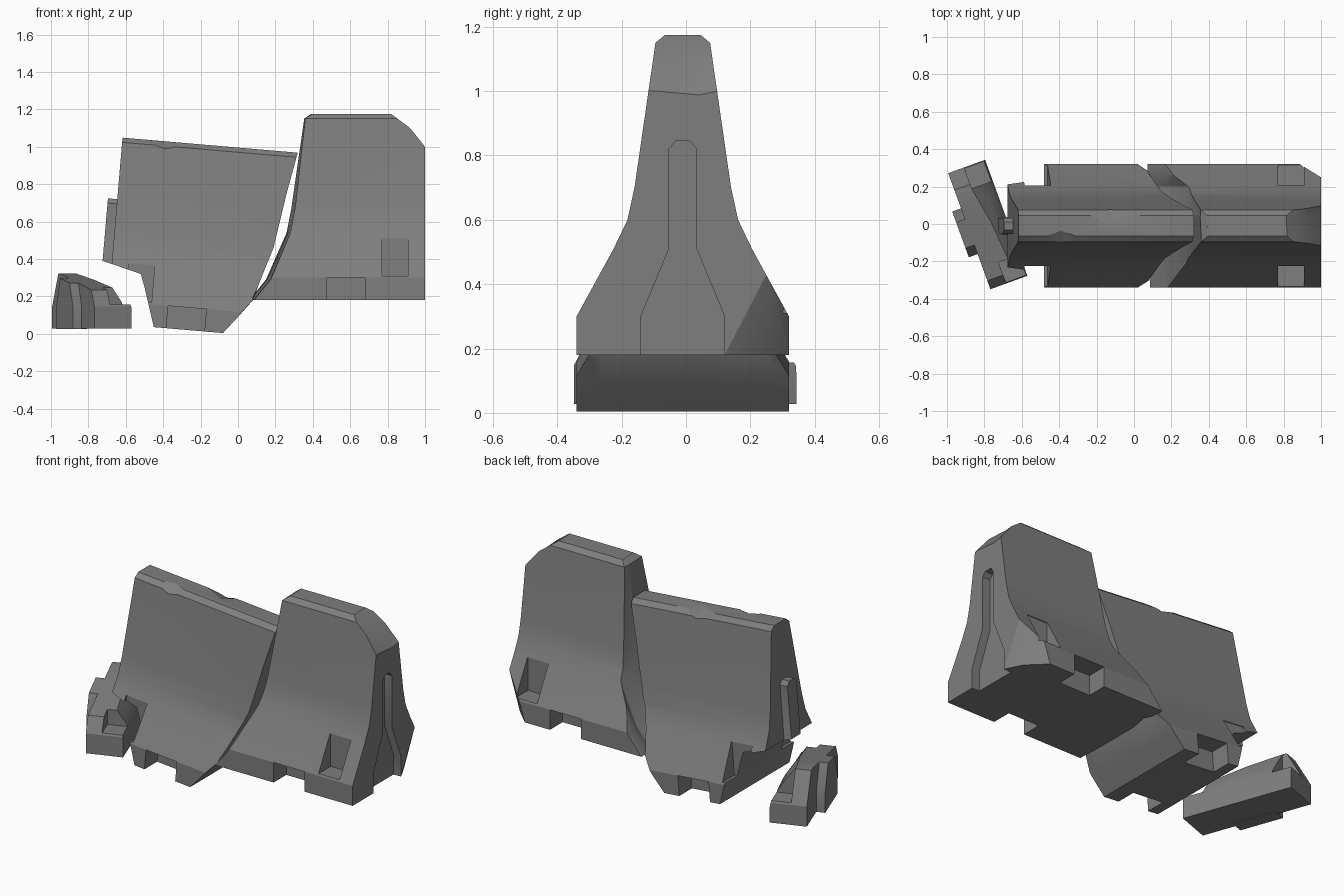
import bpy, bmesh, math
from mathutils import Matrix

if "Cube" in bpy.data.objects:
    bpy.data.objects.remove(bpy.data.objects["Cube"])

CY = -0.01          # centre line of the barrier
HALF = [(0.33, 0), (0.33, 0.12), (0.215, 0.33), (0.172, 0.42), (0.15, 0.52),
        (0.085, 0.97), (0.055, 0.995)]
KEY = [(0.13, -0.001), (0.13, 0.12), (0.043, 0.33), (0.043, 0.64), (0.022, 0.665)]


def mesh_obj(name, bm):
    bmesh.ops.recalc_face_normals(bm, faces=bm.faces)
    me = bpy.data.meshes.new(name)
    bm.to_mesh(me)
    bm.free()
    ob = bpy.data.objects.new(name, me)
    bpy.context.collection.objects.link(ob)
    return ob


def loft(name, rings, tri=False):
    bm = bmesh.new()
    vs = [[bm.verts.new(p) for p in r] for r in rings]
    n = len(vs[0])
    for a, b in zip(vs, vs[1:]):
        for i in range(n):
            j = (i + 1) % n
            bm.faces.new((a[i], a[j], b[j], b[i]))
    bm.faces.new(vs[0])
    bm.faces.new(vs[-1])
    if tri:
        bmesh.ops.triangulate(bm, faces=bm.faces)
    return mesh_obj(name, bm)


def section(name, half, x0, x1):
    """Symmetric cross-section extruded along x."""
    prof = half + [(-y, z) for y, z in reversed(half)]
    return loft(name, [[(x, CY + y, z) for y, z in prof] for x in (x0, x1)])


def box(x0, x1, y0, y1, z0, z1):
    x0, x1 = sorted((x0, x1))
    y0, y1 = sorted((y0, y1))
    return loft("cutter", [[(x, y0, z0), (x, y1, z0), (x, y1, z1), (x, y0, z1)]
                           for x in (x0, x1)])


def hull(points):
    bm = bmesh.new()
    for p in points:
        bm.verts.new(p)
    bmesh.ops.convex_hull(bm, input=bm.verts)
    return mesh_obj("cutter", bm)


def boolean(ob, tool, op):
    m = ob.modifiers.new("cut", 'BOOLEAN')
    m.operation, m.object, m.solver = op, tool, 'EXACT'
    bpy.context.view_layer.objects.active = ob
    bpy.ops.object.modifier_apply(modifier=m.name)
    bpy.data.objects.remove(tool)


def slice_off(ob, co, no):
    """Remove everything on the normal side of a plane."""
    bm = bmesh.new()
    bm.from_mesh(ob.data)
    r = bmesh.ops.bisect_plane(bm, geom=bm.verts[:] + bm.edges[:] + bm.faces[:],
                               plane_co=co, plane_no=no, clear_outer=True)
    edges = [e for e in r["geom_cut"] if isinstance(e, bmesh.types.BMEdge)]
    bmesh.ops.holes_fill(bm, edges=edges, sides=0)
    bmesh.ops.recalc_face_normals(bm, faces=bm.faces)
    bm.to_mesh(ob.data)
    bm.free()


def outline_cut(ob, pts, jag):
    """Keep a side-view outline; jag shifts weighted points at each y."""
    boolean(ob, loft("cutter", [[(x + k * d, y, z) for x, z, k in pts]
                                for y, d in jag], True), 'INTERSECT')


def features(ob, end, d, tongue, notch=True):
    """Key on the end face, side pockets and foot notches."""
    if tongue:
        boolean(ob, section("key", KEY, end - d * 0.05, end + d * 0.03), 'UNION')
    else:
        boolean(ob, section("key", KEY, end - d * 0.03, end + d * 0.05), 'DIFFERENCE')
    for s in (-1, 1):
        y0, y1 = CY + s * 0.21, CY + s * 0.5
        boolean(ob, box(end + d * 0.09, end + d * 0.23, y0, y1, 0.13, 0.33), 'DIFFERENCE')
        if notch:
            boolean(ob, box(end + d * 0.32, end + d * 0.525, y0, y1, -0.1, 0.12), 'DIFFERENCE')


# Right piece: standing, with chipped back corner and broken left face
right = section("right_barrier_piece", HALF, -0.1, 1.0)
slice_off(right, (1, 0.25, 0.25), (0.025, 0.0125, -0.0065))
slice_off(right, (1, 0.25, 0.25), (0.0229, 0.0235, -0.0074))
features(right, 1.0, -1, False)
right.data.transform(Matrix.Translation((0, 0, 0.18)))
outline_cut(right, [(0.03, 0.1, 1), (0.08, 0.179, 1), (0.17, 0.29, 1), (0.28, 0.54, 1),
                    (0.305, 0.67, 1), (0.36, 1.15, 0.3), (0.395, 1.174, 0.3), (0.42, 1.3, 0),
                    (0.65, 1.3, 0), (0.82, 1.175, 0.3), (0.92, 1.10, 0.4), (1.0, 1.0, 0.5),
                    (1.2, 0.75, 0), (1.2, 0.1, 0)],
            [(-0.5, 0.01), (-0.2, 0.0), (-0.09, 0.0), (0.04, -0.02), (0.1, 0.0),
             (0.2, 0.02), (0.26, -0.01), (0.5, 0.0)])

# Middle piece: leaning, broken at both ends
middle = section("middle_barrier_piece", HALF, -0.705, 0.5)
features(middle, -0.705, 1, True)
middle.data.transform(Matrix.Translation((0, 0, -0.003)) @ Matrix.Rotation(math.radians(4.9), 4, 'Y'))
outline_cut(middle, [(-0.85, 0.43, 0), (-0.68, 0.375, 0), (-0.52, 0.32, 0),
                     (-0.50, 0.25, 0), (-0.45, 0.035, 0), (-0.43, -0.05, 0),
                     (-0.13, -0.05, 0), (-0.08, 0.004, 0), (0.0, 0.09, 0), (0.08, 0.18, 0.2),
                     (0.125, 0.30, 1), (0.19, 0.46, 1), (0.26, 0.75, 0.3), (0.32, 0.97, 0),
                     (0.35, 1.2, 0), (-0.85, 1.2, 0)],
            [(-0.5, -0.04), (-0.26, 0.0), (0.0, 0.0), (0.24, -0.01), (0.5, -0.06)])
# Chips along the leaning top edge
boolean(middle, hull([(-0.48, -0.08, 1.03), (-0.29, -0.08, 1.015), (-0.39, -0.02, 1.04),
                      (-0.39, -0.11, 0.98), (-0.39, -0.2, 1.15)]), 'DIFFERENCE')
boolean(middle, hull([(-0.29, 0.05, 1.03), (-0.01, 0.05, 1.005), (-0.1, -0.03, 1.012),
                      (-0.13, 0.09, 0.965), (-0.14, 0.15, 1.12)]), 'DIFFERENCE')

# Left chunk: broken bottom corner, turned on the ground
chunk = section("left_broken_chunk", HALF, -0.1, 0.3)
features(chunk, -0.1, 1, True, False)
outline_cut(chunk, [(-0.3, -0.1, 0), (0.11, -0.1, 0), (0.11, 0.09, 0), (0.10, 0.14, 1),
                    (0.045, 0.22, 1), (-0.01, 0.295, 1), (-0.3, 0.295, 0)],
            [(-0.5, 0.01), (-0.2, 0.0), (0.0, 0.01), (0.2, 0.0), (0.5, 0.0)])
boolean(chunk, hull([(x, y, z + h) for x in (-0.3, 0.3) for y, z in ((-0.5, 0.17), (0.22, 0.30))
                     for h in (0, 0.4)]), 'DIFFERENCE')
chunk.data.transform(Matrix.Translation((-0.79, 0.005, 0.027)) @ Matrix.Rotation(math.radians(20), 4, 'Z'))

# Dark concrete, soft along the gentle side curve
concrete = bpy.data.materials.new("dark_concrete")
concrete.diffuse_color = (0.21, 0.21, 0.21, 1)
concrete.use_nodes = True
concrete.node_tree.nodes["Principled BSDF"].inputs["Base Color"].default_value = concrete.diffuse_color
for ob in (right, middle, chunk):
    ob.data.materials.clear()
    ob.data.materials.append(concrete)
    bpy.ops.object.select_all(action='DESELECT')
    ob.select_set(True)
    bpy.context.view_layer.objects.active = ob
    bpy.ops.object.shade_smooth_by_angle(angle=math.radians(25))
